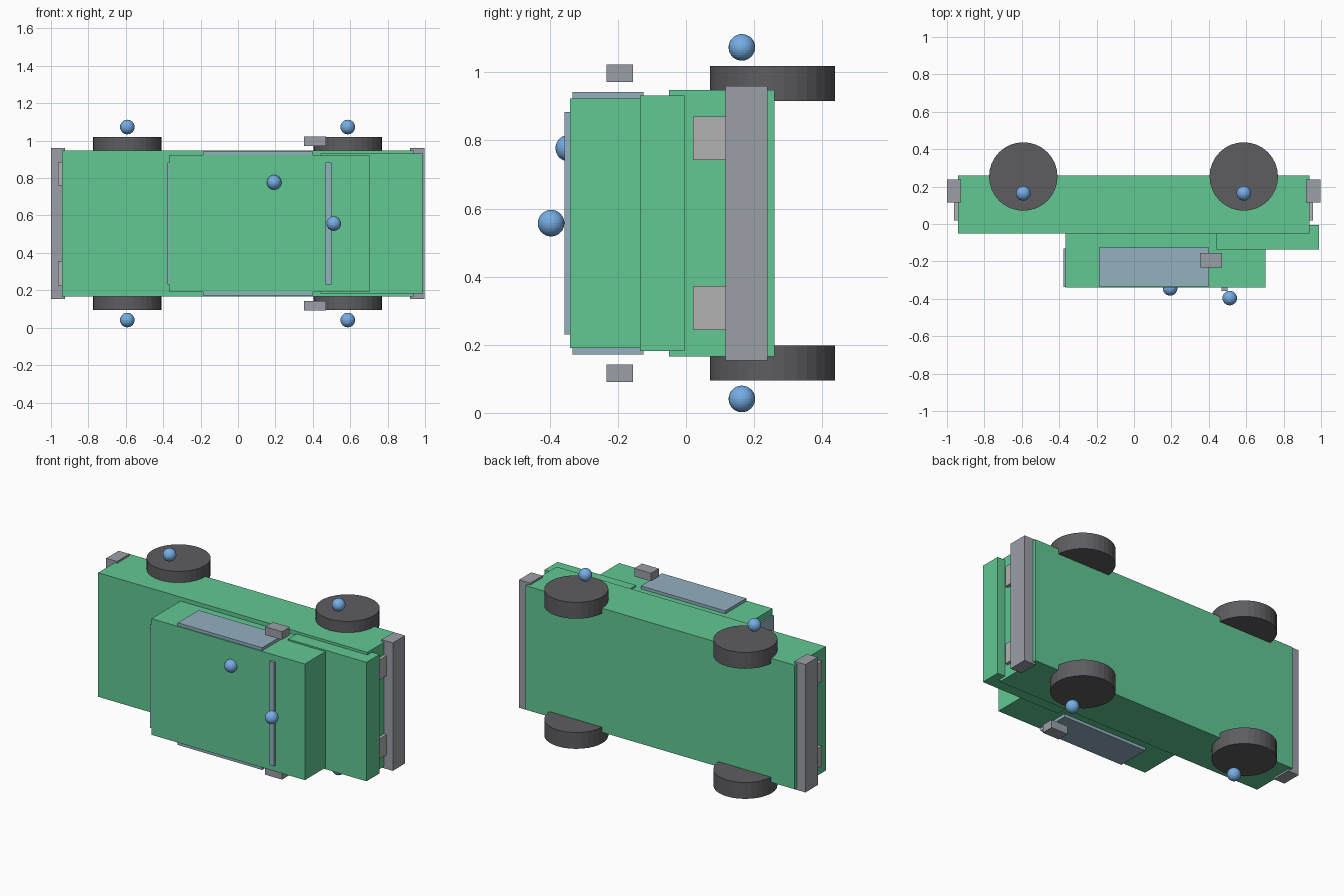
import bpy

if "Cube" in bpy.data.objects:
    bpy.data.objects.remove(bpy.data.objects["Cube"])

MID = 0.557  # height of the car's lengthwise symmetry plane (car lies on its side)


def material(name, rgb):
    mat = bpy.data.materials.new(name)
    mat.diffuse_color = (*rgb, 1)
    mat.use_nodes = True
    mat.node_tree.nodes["Principled BSDF"].inputs["Base Color"].default_value = mat.diffuse_color
    return mat


GREEN = material("green_paint", (0.12, 0.58, 0.29))
GLASS = material("window_glass", (0.29, 0.44, 0.53))
METAL = material("trim_metal", (0.33, 0.35, 0.39))
LAMP = material("lamp", (0.45, 0.45, 0.45))
RUBBER = material("rubber", (0.11, 0.11, 0.12))
BLUE = material("blue_knob", (0.18, 0.42, 0.78))


def finish(name, mat):
    obj = bpy.context.object
    obj.name = name
    obj.data.materials.append(mat)
    return obj


def box(name, mat, x, y, z):
    """Box from (min, max) pairs on each axis."""
    centre = [(a + b) / 2 for a, b in (x, y, z)]
    bpy.ops.mesh.primitive_cube_add(size=1, location=centre)
    obj = finish(name, mat)
    obj.scale = [b - a for a, b in (x, y, z)]
    return obj


def centred_box(name, mat, x, y, width):
    return box(name, mat, x, y, (MID - width / 2, MID + width / 2))


def paired_box(name, mat, x, y, near, far):
    """Two boxes, between near and far from the symmetry plane."""
    for side, s in (("left", 1), ("right", -1)):
        box(f"{name}_{side}", mat, x, y, sorted((MID + s * near, MID + s * far)))


def knob(name, location):
    bpy.ops.mesh.primitive_uv_sphere_add(segments=24, ring_count=16, radius=0.039,
                                         location=location)
    finish(name, BLUE)


# Bodywork
centred_box("lower_body", GREEN, (-0.94, 0.937), (-0.05, 0.26), 0.782)
centred_box("cabin", GREEN, (-0.366, 0.704), (-0.34, -0.045), 0.732)
centred_box("hood", GREEN, (0.442, 0.99), (-0.135, -0.005), 0.75)

# Windows
paired_box("side_window", GLASS, (-0.187, 0.402), (-0.333, -0.125), 0.35, 0.385)
centred_box("rear_window", GLASS, (-0.376, -0.345), (-0.337, -0.132), 0.653)
centred_box("windshield", GLASS, (0.468, 0.501), (-0.357, -0.14), 0.653)

# Bumpers, lamps and mirrors
for end, bumper_x, lamp_x, near, far in (
        ("front", (0.919, 0.998), (0.925, 0.956), 0.185, 0.313),
        ("rear", (-1.0, -0.924), (-0.962, -0.925), 0.204, 0.33)):
    centred_box(f"{end}_bumper", METAL, bumper_x, (0.116, 0.239), 0.806)
    paired_box(f"{end}_lamp", LAMP, lamp_x, (0.02, 0.145), near, far)
paired_box("side_mirror", METAL, (0.353, 0.47), (-0.233, -0.156), 0.415, 0.466)

# Wheels with a knob floating outside each
for end, x in (("front", 0.587), ("rear", -0.592)):
    for side, s in (("left", 1), ("right", -1)):
        bpy.ops.mesh.primitive_cylinder_add(vertices=32, radius=0.183, depth=0.103,
                                            location=(x, 0.254, MID + s * 0.41))
        finish(f"{end}_{side}_wheel", RUBBER)
        knob(f"{end}_{side}_wheel_knob", (x, 0.164, MID + s * 0.516))

# Roof and windshield knobs
knob("roof_knob", (0.193, -0.344, 0.777))
knob("windshield_knob", (0.512, -0.396, MID))
